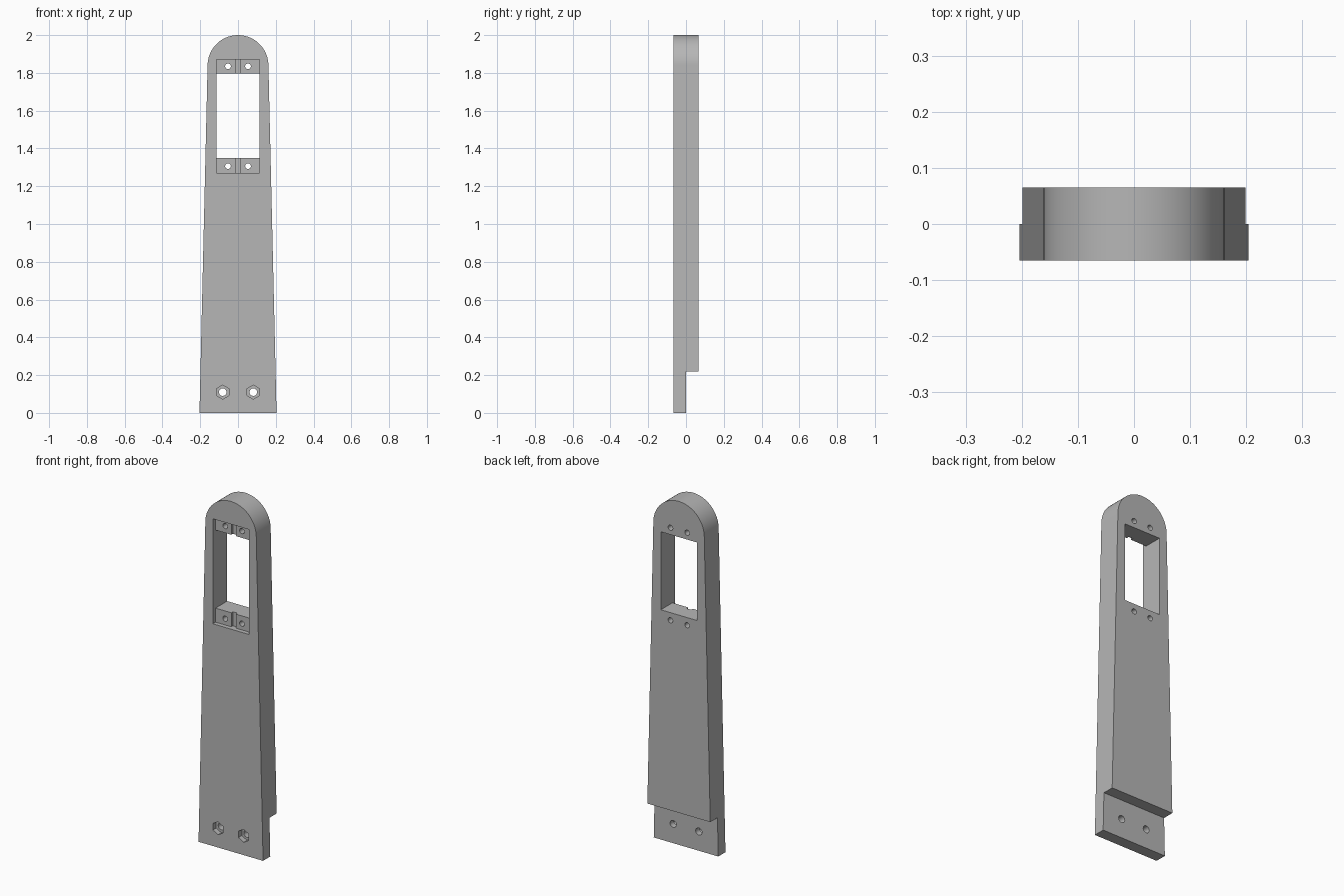
import bpy, bmesh, math

cube = bpy.data.objects.get("Cube")
if cube:
    bpy.data.objects.remove(cube, do_unlink=True)

FRONT, BACK = -0.065, 0.065
FAR = 0.2  # overshoot for cutters

grey = bpy.data.materials.new("plain grey")
grey.use_nodes = True
colour = (0.47, 0.47, 0.47, 1)
grey.diffuse_color = colour
grey.node_tree.nodes["Principled BSDF"].inputs["Base Color"].default_value = colour


def prism(name, outline, y0, y1):
    """Extrude an (x, z) outline from y0 to y1."""
    bm = bmesh.new()
    face = bm.faces.new([bm.verts.new((x, y0, z)) for x, z in outline])
    ext = bmesh.ops.extrude_face_region(bm, geom=[face])
    moved = [v for v in ext["geom"] if isinstance(v, bmesh.types.BMVert)]
    bmesh.ops.translate(bm, verts=moved, vec=(0, y1 - y0, 0))
    bmesh.ops.recalc_face_normals(bm, faces=bm.faces)
    mesh = bpy.data.meshes.new(name)
    bm.to_mesh(mesh)
    bm.free()
    mesh.materials.append(grey)
    obj = bpy.data.objects.new(name, mesh)
    bpy.context.collection.objects.link(obj)
    return obj


def box(half_x, z0, z1):
    return [(-half_x, z0), (half_x, z0), (half_x, z1), (-half_x, z1)]


def ring(x, z, radius, sides, start=math.pi / 2):
    step = math.tau / sides
    return [(x + radius * math.cos(start + i * step),
             z + radius * math.sin(start + i * step)) for i in range(sides)]


# Tapered arm with a rounded top
top_r, top_z, segments = 0.161, 1.839, 48
arc = [(top_r * math.cos(math.pi * i / segments),
        top_z + top_r * math.sin(math.pi * i / segments)) for i in range(segments + 1)]
arm = prism("arm", [(-0.204, 0), (0.204, 0)] + arc, FRONT, BACK)
bpy.context.view_layer.objects.active = arm
arm.select_set(True)


def cut(outline, y0, y1):
    """Subtract a prism from the arm."""
    cutter = prism("cutter", outline, y0, y1)
    cutter.hide_render = True
    mod = arm.modifiers.new("cut", "BOOLEAN")
    mod.operation = "DIFFERENCE"
    mod.solver = "EXACT"
    mod.object = cutter
    bpy.ops.object.modifier_apply(modifier=mod.name)
    bpy.data.objects.remove(cutter, do_unlink=True)


# Half-thickness foot at the back
cut(box(0.5, -0.1, 0.22), 0, FAR)

# Shallow mounting recess, centre groove and through window
cut(box(0.114, 1.27, 1.87), -FAR, FRONT + 0.025)
cut(box(0.014, 1.27, 1.87), -FAR, FRONT + 0.04)
cut(box(0.114, 1.35, 1.796), -FAR, FAR)

for side in (-1, 1):
    # Screw holes above and below the window
    for z in (1.306, 1.835):
        cut(ring(side * 0.053, z, 0.015, 24), -FAR, FAR)
    # Foot bolts with hexagonal nut pockets
    cut(ring(side * 0.081, 0.11, 0.037, 6), -FAR, FRONT + 0.03)
    cut(ring(side * 0.081, 0.11, 0.02, 24), -FAR, FAR)

bpy.ops.object.shade_smooth_by_angle(angle=math.radians(30))
